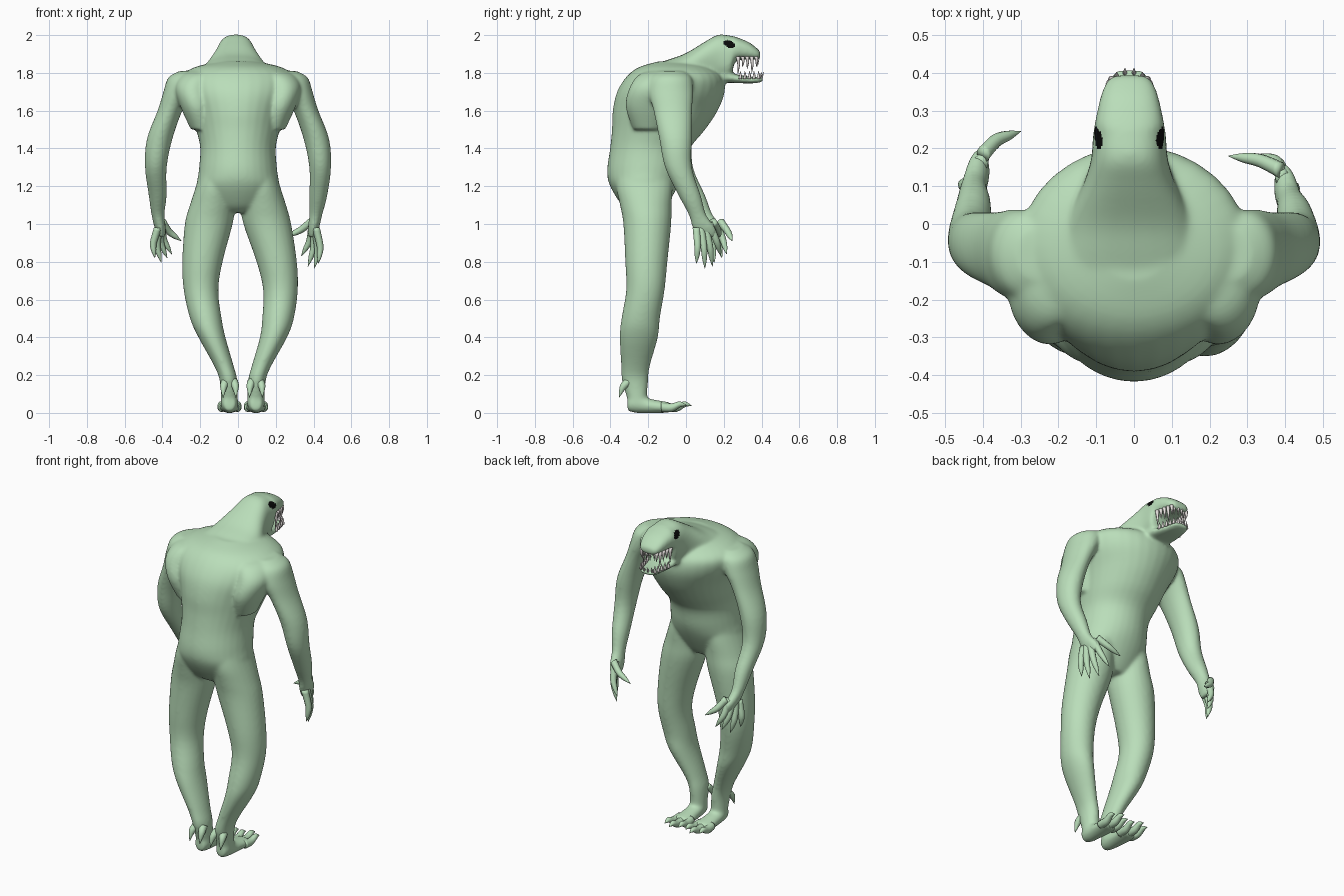
import bpy, bmesh, math
from mathutils import Vector as V

if "Cube" in bpy.data.objects:
    bpy.data.objects.remove(bpy.data.objects["Cube"])

X, Y, Z = V((1, 0, 0)), V((0, 1, 0)), V((0, 0, 1))


def material(name, col):
    m = bpy.data.materials.new(name)
    m.diffuse_color = (*col, 1)
    m.use_nodes = True
    m.node_tree.nodes["Principled BSDF"].inputs["Base Color"].default_value = m.diffuse_color
    return m


SKIN = material("pale green skin", (0.49, 0.73, 0.49))
EYE = material("black eye", (0.003, 0.003, 0.003))
TOOTH = material("off white tooth", (0.78, 0.74, 0.72))


def spline(rows, steps):
    """Catmull-Rom through rows of equal length."""
    rows = [V(r) for r in rows]
    out = []
    for i in range(len(rows) - 1):
        b, c = rows[i], rows[i + 1]
        a, d = rows[max(i - 1, 0)], rows[min(i + 2, len(rows) - 1)]
        for k in range(steps):
            t = k / steps
            out.append(0.5 * (2 * b + (c - a) * t + (2 * a - 5 * b + 4 * c - d) * t * t
                              + (3 * b - a - 3 * c + d) * t ** 3))
    return out + [rows[-1]]


def loft(bm, rows, u, v, n=24, steps=4, power=1.0):
    """Rows are (x, y, z, radius_u, radius_v); closed skin over oval rings."""
    rings = []
    for r in spline(rows, steps):
        ring = []
        for k in range(n):
            a = 2 * math.pi * k / n
            c, s = math.cos(a), math.sin(a)
            c = math.copysign(abs(c) ** power, c)
            s = math.copysign(abs(s) ** power, s)
            ring.append(bm.verts.new(V(r[:3]) + u * (max(r[3], 0.001) * c) + v * (max(r[4], 0.001) * s)))
        rings.append(ring)
    faces = [bm.faces.new(rings[0]), bm.faces.new(rings[-1])]
    for a, b in zip(rings, rings[1:]):
        for k in range(n):
            faces.append(bm.faces.new((a[k], a[(k + 1) % n], b[(k + 1) % n], b[k])))
    bmesh.ops.recalc_face_normals(bm, faces=faces)


def tube(bm, pts, radii, n=10, steps=4):
    """Round tapering tube through points."""
    d = (V(pts[-1]) - V(pts[0])).normalized()
    u = d.cross(Y if abs(d.y) < 0.8 else X).normalized()
    loft(bm, [(*p, r, r) for p, r in zip(pts, radii)], u, d.cross(u), n, steps)


def finish(bm, name, mat):
    me = bpy.data.meshes.new(name)
    bm.to_mesh(me)
    bm.free()
    me.materials.append(mat)
    for p in me.polygons:
        p.use_smooth = True
    ob = bpy.data.objects.new(name, me)
    bpy.context.collection.objects.link(ob)
    return ob


body = bmesh.new()

# torso: z, y centre, half width, half depth
torso = [(1.06, -.21, .10, .08), (1.1, -.22, .16, .12), (1.2, -.222, .215, .18), (1.28, -.213, .208, .205),
         (1.4, -.19, .20, .212), (1.5, -.145, .222, .247), (1.6, -.11, .25, .278),
         (1.7, -.08, .295, .285), (1.78, -.06, .30, .255), (1.83, -.06, .23, .19), (1.86, -.05, .1, .1)]
loft(body, [(0, y, z, a, b) for z, y, a, b in torso], X, Y, 32)

# neck and skull: y, z centre, half width, half height
skull = [(-.18, 1.74, .22, .1), (-.08, 1.755, .20, .12), (0, 1.775, .175, .13), (.1, 1.84, .125, .125),
         (.17, 1.875, .102, .127), (.235, 1.885, .097, .112), (.262, 1.925, .093, .066),
         (.33, 1.917, .079, .047), (.375, 1.90, .063, .031), (.394, 1.895, .042, .017)]
loft(body, [(-.012, y, z, a, b) for y, z, a, b in skull], X, Z, 28, power=.8)

# lower jaw
jaw = [(.17, 1.79, .085, .04), (.25, 1.772, .08, .025), (.34, 1.762, .062, .018),
       (.39, 1.764, .052, .015), (.41, 1.767, .034, .01)]
loft(body, [(-.012, y, z, a, b) for y, z, a, b in jaw], X, Z, power=.8)

# limbs: z, x, y, half width, half depth
arm = [(1.81, .25, -.08, .06, .07), (1.775, .285, -.08, .085, .11), (1.7, .315, -.08, .08, .12),
       (1.6, .36, -.07, .066, .103), (1.45, .415, -.055, .068, .087), (1.3, .435, -.04, .058, .072),
       (1.15, .425, .02, .048, .06), (1.05, .412, .06, .035, .047), (.98, .40, .095, .03, .062),
       (.93, .39, .11, .018, .05)]
shoulder_blade = [(1.5, .19, -.2, .06, .08), (1.62, .22, -.2, .085, .12), (1.72, .24, -.17, .095, .13),
                  (1.79, .21, -.13, .09, .12), (1.82, .17, -.1, .05, .06)]
leg = [(1.34, .08, -.22, .1, .15), (1.2, .118, -.22, .105, .15), (1.1, .135, -.213, .12, .137),
       (1.0, .155, -.205, .127, .127), (.8, .205, -.21, .107, .112), (.65, .225, -.215, .092, .102),
       (.5, .212, -.24, .084, .102), (.4, .188, -.25, .072, .102), (.25, .125, -.267, .052, .077),
       (.17, .10, -.27, .047, .07), (.05, .095, -.255, .045, .048)]
foot = [(-.31, .045, .03, .035), (-.27, .055, .045, .055), (-.2, .038, .048, .04),
        (-.12, .031, .055, .031), (-.08, .028, .053, .027)]
# finger tips (right, left)
tips = {1: [(.425, .055, .79), (.405, .10, .765), (.37, .14, .775), (.335, .185, .83), (.25, .18, .93)],
        -1: [(.44, .10, .82), (.405, .15, .795), (.375, .19, .82), (.35, .215, .84), (.30, .245, .91)]}

for side, label in ((1, "right"), (-1, "left")):
    sway = .04 if side < 0 else 0      # the left hand reaches further forward
    tuck = .05 if side < 0 else 0      # the left foot stands closer in

    def reach(z):
        return sway * min(1, max(0, (1.35 - z) / .35))

    def lean(z):
        return tuck * min(1, max(0, (1.0 - z) / .6))

    loft(body, [(side * (x + .012 * (side < 0) * (z < 1.1)), y + reach(z), z, a, b)
                for z, x, y, a, b in arm], X, Y)
    loft(body, [(side * x, y, z, a, b) for z, x, y, a, b in shoulder_blade], X, Y)
    loft(body, [(side * (x - lean(z)), y, z, a, b) for z, x, y, a, b in leg], X, Y)
    fx = side * (.095 - tuck)
    loft(body, [(fx, y, z, a, b) for y, z, a, b in foot], X, Z)

    # clawed fingers
    bm = bmesh.new()
    for i, t in enumerate(tips[side]):
        root = V((side * (.412 - .006 * i + .012 * (side < 0)), .055 + .022 * i + sway, .98 + .008 * i))
        tip = V((side * t[0], t[1], t[2]))
        out = V((side * .016, .006, 0))
        tube(bm, [root, root.lerp(tip, .5) + out, root.lerp(tip, .78) + out * .6, tip],
             [.021, .018, .013, .001])
    finish(bm, label + "_fingers", SKIN)

    # toes with raised claws, and heel spurs
    bm = bmesh.new()
    for i in (-1, 0, 1):
        x, end = fx + i * .036, .03 - .025 * abs(i)
        tube(bm, [(x, -.13, .03), (x + i * .006, end - .08, .028), (x + i * .01, end - .035, .046),
                  (x + i * .01, end, .038)], [.025, .022, .015, .001])
    for i in (-1, 1):
        tube(bm, [(fx + i * .02, -.30, .17), (fx + i * .032, -.335, .135), (fx + i * .034, -.355, .08)],
             [.024, .018, .001])
    finish(bm, label + "_toes", SKIN)

# fuse the body into one smooth skin
ob = finish(body, "body", SKIN)
rm = ob.modifiers.new("fuse", 'REMESH')
rm.mode, rm.voxel_size, rm.use_smooth_shade = 'VOXEL', .0075, True
sm = ob.modifiers.new("soften", 'SMOOTH')
sm.factor, sm.iterations = .5, 22
fused = bpy.data.meshes.new_from_object(ob.evaluated_get(bpy.context.evaluated_depsgraph_get()))
ob.modifiers.clear()
ob.data = fused
fused.materials.clear()
fused.materials.append(SKIN)
fused.materials.append(EYE)

# eyes: body faces inside a tilted oval on each side of the head
for p in fused.polygons:
    p.use_smooth = True
    c = p.center
    dy, dz = c.y - .228, c.z - 1.953
    a, b = dy * .94 - dz * .34, dy * .34 + dz * .94
    p.material_index = int(abs(c.x + .012) > .04 and (a / .031) ** 2 + (b / .018) ** 2 < 1)

# teeth along both jaws
bm = bmesh.new()
for side in (1, -1):
    for i in range(5):
        y = .275 + .024 * i
        x = -.012 + side * (.076 - .006 * i)
        long = (.085, .05, .06, .085, .05)[i]
        tube(bm, [(x, y, 1.888), (x, y + .004, 1.885 - long * .5), (x - side * .004, y, 1.88 - long)],
             [.011, .007, .001], 8, 2)
        y += .012
        tube(bm, [(x - side * .004, y, 1.768), (x - side * .006, y + .002, 1.79), (x - side * .006, y, 1.81)],
             [.009, .006, .001], 8, 2)
    for i in (0, 1):
        x = -.012 + side * (.012 + .022 * i)
        tube(bm, [(x, .382 - .008 * i, 1.89), (x, .38 - .008 * i, 1.835)], [.009, .001], 8, 2)
        tube(bm, [(x, .396 - .008 * i, 1.765), (x, .412 - .01 * i, 1.805)], [.008, .001], 8, 2)
finish(bm, "teeth", TOOTH)
